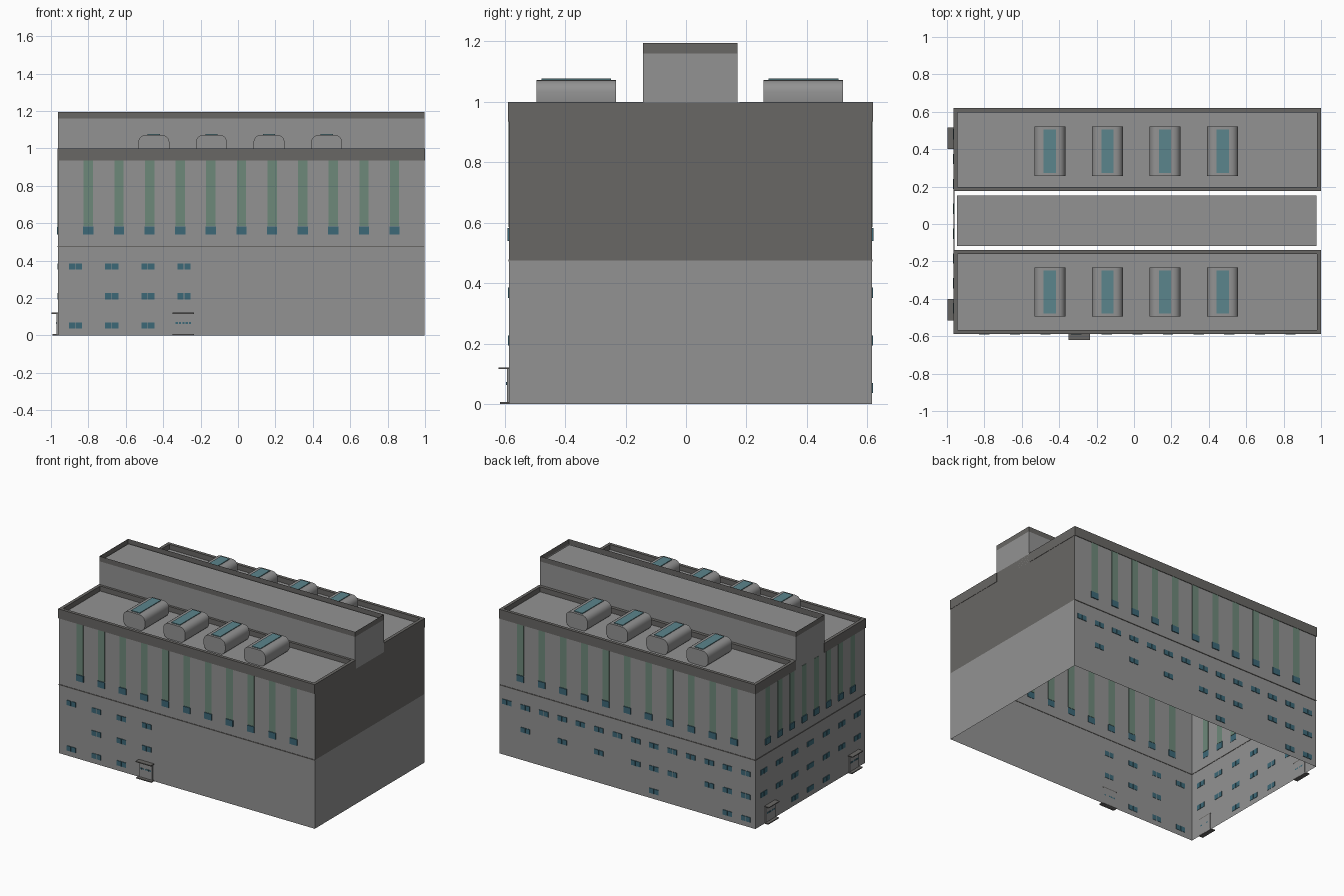
import bpy, bmesh, math

if "Cube" in bpy.data.objects:
    bpy.data.objects.remove(bpy.data.objects["Cube"])

def material(name, rgb):
    m = bpy.data.materials.new(name)
    m.diffuse_color = (*rgb, 1)
    m.use_nodes = True
    m.node_tree.nodes["Principled BSDF"].inputs["Base Color"].default_value = m.diffuse_color
    return m

WALL = material("concrete_grey", (0.29, 0.29, 0.29))
DARK = material("dark_trim", (0.14, 0.135, 0.128))
GREEN = material("green_glass", (0.155, 0.25, 0.195))
TEAL = material("teal_window", (0.046, 0.14, 0.185))
SKY = material("skylight_glass", (0.105, 0.235, 0.265))

X0, X1, Y0, Y1 = -0.962, 0.998, -0.585, 0.615   # main footprint
LEDGE, BAND, ROOF, TOP = 0.475, 0.935, 0.965, 1.0

def finish(name, bm, mats):
    me = bpy.data.meshes.new(name)
    bm.to_mesh(me)
    bm.free()
    for m in mats:
        me.materials.append(m)
    ob = bpy.data.objects.new(name, me)
    bpy.context.collection.objects.link(ob)
    return ob

def boxes(name, items, mat):
    """One object made of axis-aligned boxes (x0,x1,y0,y1,z0,z1)."""
    bm = bmesh.new()
    for a, b, c, d, e, f in items:
        vs = bmesh.ops.create_cube(bm, size=1)["verts"]
        for v in vs:
            v.co = (a if v.co.x < 0 else b, c if v.co.y < 0 else d, e if v.co.z < 0 else f)
    return finish(name, bm, [mat])

def tube(name, rect, z0, z1, mats, rule=None):
    """Four single-sheet walls, open above and below."""
    x0, x1, y0, y1 = rect
    pts = [(x0, y0), (x1, y0), (x1, y1), (x0, y1)]
    bm = bmesh.new()
    lo = [bm.verts.new((*p, z0)) for p in pts]
    hi = [bm.verts.new((*p, z1)) for p in pts]
    for i in range(4):
        j = (i + 1) % 4
        f = bm.faces.new((lo[i], lo[j], hi[j], hi[i]))
        f.normal_update()
        if rule:
            f.material_index = rule(f)
    return finish(name, bm, mats)

def sheet(name, x0, x1, y0, y1, z, mat):
    bm = bmesh.new()
    bm.faces.new([bm.verts.new(p) for p in ((x0, y0, z), (x1, y0, z), (x1, y1, z), (x0, y1, z))])
    return finish(name, bm, [mat])

def ring(x0, x1, y0, y1, z0, z1, t):
    return [(x0, x1, y0, y0 + t, z0, z1), (x0, x1, y1 - t, y1, z0, z1),
            (x0, x0 + t, y0 + t, y1 - t, z0, z1), (x1 - t, x1, y0 + t, y1 - t, z0, z1)]

def on_wall(side, u, w, z0, z1, out, inn=0.002):
    """Box on a wall: u along the wall, w wide, reaching out and in from it."""
    a, b = u - w / 2, u + w / 2
    if side == "front":
        return (a, b, Y0 - out, Y0 + inn, z0, z1)
    if side == "back":
        return (a, b, Y1 - inn, Y1 + out, z0, z1)
    return (X0 - out, X0 + inn, a, b, z0, z1)

# Main walls: the upper right wall is dark
rect = (X0, X1, Y0, Y1)
tube("lower_walls", rect, 0, LEDGE, [WALL])
tube("upper_walls", rect, LEDGE, TOP - 0.002, [WALL, DARK], lambda f: int(f.normal.x > 0.9))

# Thin ledge between storeys on the windowed sides
boxes("ledge", [on_wall("front", 0.018, 1.96, LEDGE - 0.003, LEDGE + 0.003, 0.003),
                on_wall("back", 0.018, 1.96, LEDGE - 0.003, LEDGE + 0.003, 0.003),
                on_wall("left", 0.015, 1.2, LEDGE - 0.003, LEDGE + 0.003, 0.003)], DARK)

# Two flat roofs with parapets
for name, a, b in (("front", Y0 - 0.004, -0.138), ("back", 0.177, Y1 + 0.004)):
    sheet(name + "_roof", X0, X1, a + 0.004, b - 0.004, ROOF, WALL)
    boxes(name + "_parapet", ring(X0 - 0.004, X1 + 0.002, a, b, BAND, TOP, 0.022), DARK)

# Raised central block with dark rim and inset roof
block = (X0, X1, -0.143, 0.171)
tube("central_block_walls", block, ROOF - 0.03, 1.16, [WALL])
tube("central_block_rim", block, 1.16, 1.195, [DARK])
sheet("central_block_roof", -0.947, 0.976, -0.117, 0.153, 1.172, WALL)

# Tall green strips with teal windows below, on three sides
long_cols = [-0.80 + 0.1637 * i for i in range(11)]
short_cols = [0.48 - 0.1329 * i for i in range(8)]
uppers = {"front": long_cols, "back": long_cols, "left": short_cols}
for side, cols in uppers.items():
    boxes(side + "_green_strips", [on_wall(side, u, 0.05, 0.585, BAND, 0.002) for u in cols], GREEN)
    boxes(side + "_upper_windows", [on_wall(side, u, 0.055, 0.54, 0.583, 0.006) for u in cols], TEAL)

# Small paired windows: columns and which columns each row uses
rows = (0.368, 0.21, 0.053)
lower = {
    "front": ([-0.868 + 0.193 * i for i in range(4)],
              (range(4), (1, 2, 3), (0, 1, 2))),
    "back": ([0.94 - 0.1408 * i for i in range(14)],
             (range(14), (1, 3, 5, 7, 8, 9, 11, 12, 13), (8, 12, 13))),
    "left": ([0.525 - 0.171 * i for i in range(7)],
             (range(7), range(7), (2, 3, 4))),
}
for side, (cols, used) in lower.items():
    items = []
    for z, picks in zip(rows, used):
        for i in picks:
            for s in (-1, 1):
                items.append(on_wall(side, cols[i] + s * 0.0185, 0.033, z - 0.017, z + 0.017, 0.004))
    boxes(side + "_lower_windows", items, TEAL)

# Doors with canopy, step and a row of small panes
for name, side, u in (("front", "front", -0.292), ("left_rear", "left", 0.458), ("left_fore", "left", -0.458)):
    boxes(name + "_door", [on_wall(side, u, 0.1, 0, 0.116, 0.008)], WALL)
    boxes(name + "_canopy", [on_wall(side, u, 0.116, 0.115, 0.121, 0.035)], DARK)
    boxes(name + "_step", [on_wall(side, u, 0.116, 0, 0.007, 0.03)], DARK)
    boxes(name + "_door_panes", [on_wall(side, u + 0.018 * k, 0.012, 0.062, 0.072, 0.01)
                                 for k in range(-2, 3)], TEAL)

# Rounded skylights on both roofs
def skylight(name, cx, y0, y1):
    bm = bmesh.new()
    hw, hh, r, cz = 0.083, 0.054, 0.04, 1.018
    prof = []
    for k, (sx, sz) in enumerate(((1, 1), (-1, 1), (-1, -1), (1, -1))):
        for s in range(6):
            a = math.pi / 2 * (k + s / 5)
            prof.append((cx + sx * (hw - r) + r * math.cos(a), cz + sz * (hh - r) + r * math.sin(a)))
    lo = [bm.verts.new((x, y0, z)) for x, z in prof]
    hi = [bm.verts.new((x, y1, z)) for x, z in prof]
    n = len(prof)
    for i in range(n):
        j = (i + 1) % n
        bm.faces.new((lo[i], lo[j], hi[j], hi[i]))
    bm.faces.new(lo)
    bm.faces.new(hi[::-1])
    bmesh.ops.recalc_face_normals(bm, faces=bm.faces)
    ob = finish(name, bm, [WALL])
    bpy.context.view_layer.objects.active = ob
    ob.select_set(True)
    bpy.ops.object.shade_smooth_by_angle(angle=math.radians(35))
    ob.select_set(False)
    boxes(name + "_glass", [(cx - 0.033, cx + 0.033, y0 + 0.016, y1 - 0.016, 1.07, 1.077)], SKY)

for i in range(4):
    cx = -0.45 + 0.308 * i
    skylight(f"front_skylight_{i + 1}", cx, -0.495, -0.232)
    skylight(f"back_skylight_{i + 1}", cx, 0.257, 0.52)
